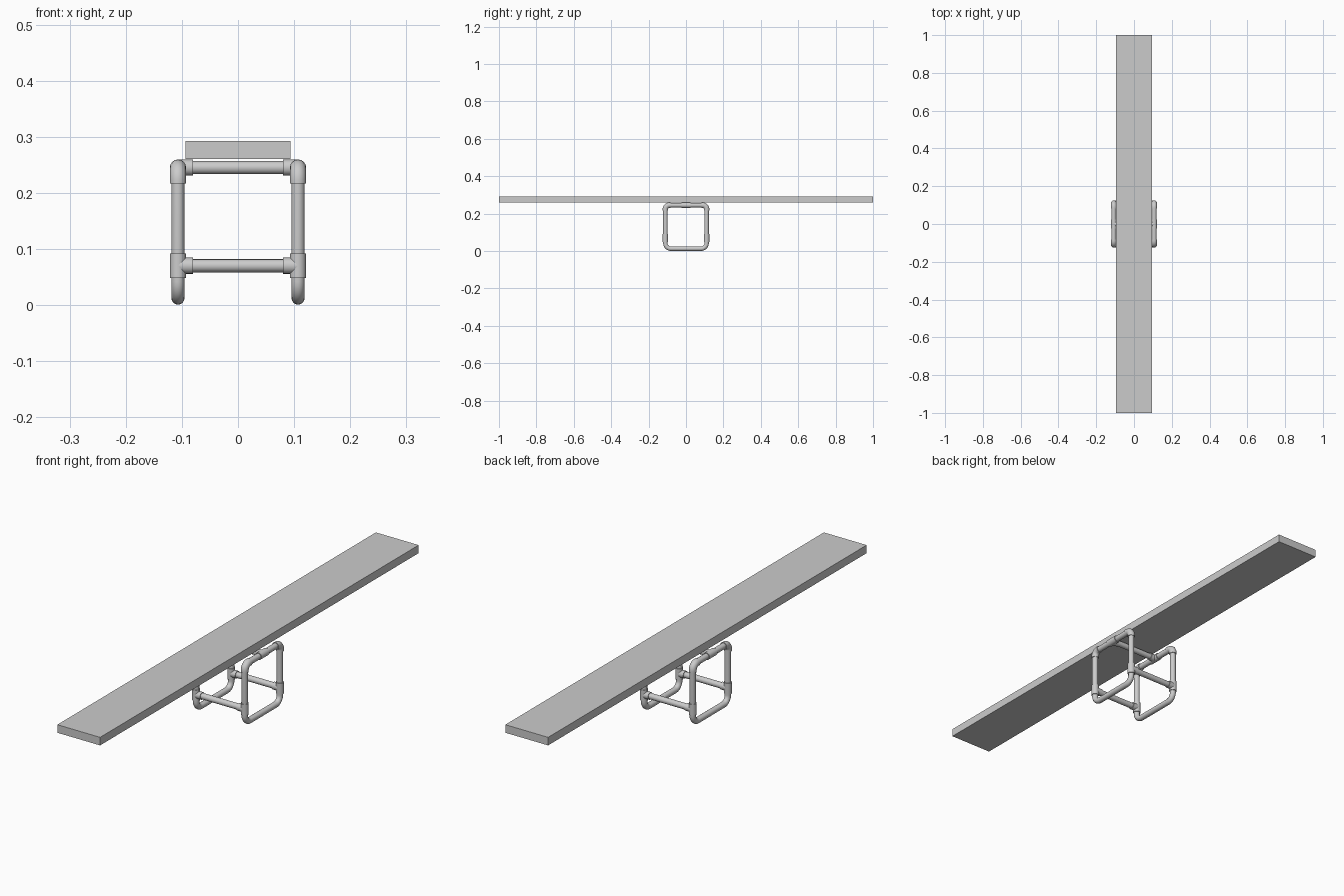
import bpy, math
from mathutils import Vector

if "Cube" in bpy.data.objects:
    bpy.data.objects.remove(bpy.data.objects["Cube"])

PIPE, FIT = 0.0117, 0.0145          # pipe and fitting radii
X, Y = 0.107, 0.1105                # pipe centre lines
TOP, BAR, LOW = 0.245, 0.07, 0.0125


def rounded(points, radius, steps=8):
    """Path through the points with its inner corners rounded."""
    pts = [Vector(p) for p in points]
    out = [pts[0]]
    for a, b, c in zip(pts, pts[1:], pts[2:]):
        u, v = (a - b).normalized(), (c - b).normalized()
        centre = b + (u + v) * radius
        for i in range(steps + 1):
            t = math.pi / 2 * i / steps
            out.append(centre - v * radius * math.cos(t) - u * radius * math.sin(t))
    out.append(pts[-1])
    return out


def tube(name, points, r, bend=0.0):
    path = rounded(points, bend) if bend else [Vector(p) for p in points]
    cu = bpy.data.curves.new(name, 'CURVE')
    cu.dimensions = '3D'
    cu.bevel_depth = r
    cu.bevel_resolution = 6
    cu.use_fill_caps = True
    sp = cu.splines.new('POLY')
    sp.points.add(len(path) - 1)
    for p, co in zip(sp.points, path):
        p.co = (*co, 1)
    ob = bpy.data.objects.new(name, cu)
    bpy.context.collection.objects.link(ob)
    bpy.ops.object.select_all(action='DESELECT')
    ob.select_set(True)
    bpy.context.view_layer.objects.active = ob
    bpy.ops.object.convert(target='MESH')
    bpy.ops.object.shade_smooth_by_angle(angle=math.radians(40))


# board
bpy.ops.mesh.primitive_cube_add(size=1, location=(0, 0, 0.276))
board = bpy.context.object
board.name = "board"
board.scale = (0.188, 2, 0.032)
bpy.ops.object.transform_apply(location=False, rotation=False, scale=True)

for side, s in (("left", -1), ("right", 1)):
    x = s * X
    # bent lower pipe with both uprights, and the top rail
    tube(side + "_lower_loop", [(x, -Y, TOP - .025), (x, -Y, LOW), (x, Y, LOW), (x, Y, TOP - .025)], PIPE, 0.03)
    tube(side + "_top_rail", [(x, -Y + .025, TOP), (x, Y - .025, TOP)], PIPE)
    # top tee holding the upper crossbar
    tube(side + "_top_tee", [(x, -.025, TOP), (x, .025, TOP)], FIT)
    tube(side + "_top_tee_branch", [(x, 0, TOP), (s * 0.08, 0, TOP)], FIT)
    for end, e in (("front", -1), ("back", 1)):
        y = e * Y
        # corner elbow
        tube(f"{side}_{end}_elbow", [(x, y, TOP - .028), (x, y, TOP), (x, y - e * .028, TOP)], FIT, 0.022)
        # lower tee on the upright
        tube(f"{side}_{end}_tee", [(x, y, BAR - .022), (x, y, BAR + .022)], FIT)
        tube(f"{side}_{end}_tee_branch", [(x, y, BAR), (s * 0.08, y, BAR)], FIT)

# crossbars
for name, y, z in (("upper", 0, TOP), ("front_lower", -Y, BAR), ("back_lower", Y, BAR)):
    tube(name + "_crossbar", [(-0.085, y, z), (0.085, y, z)], PIPE)
